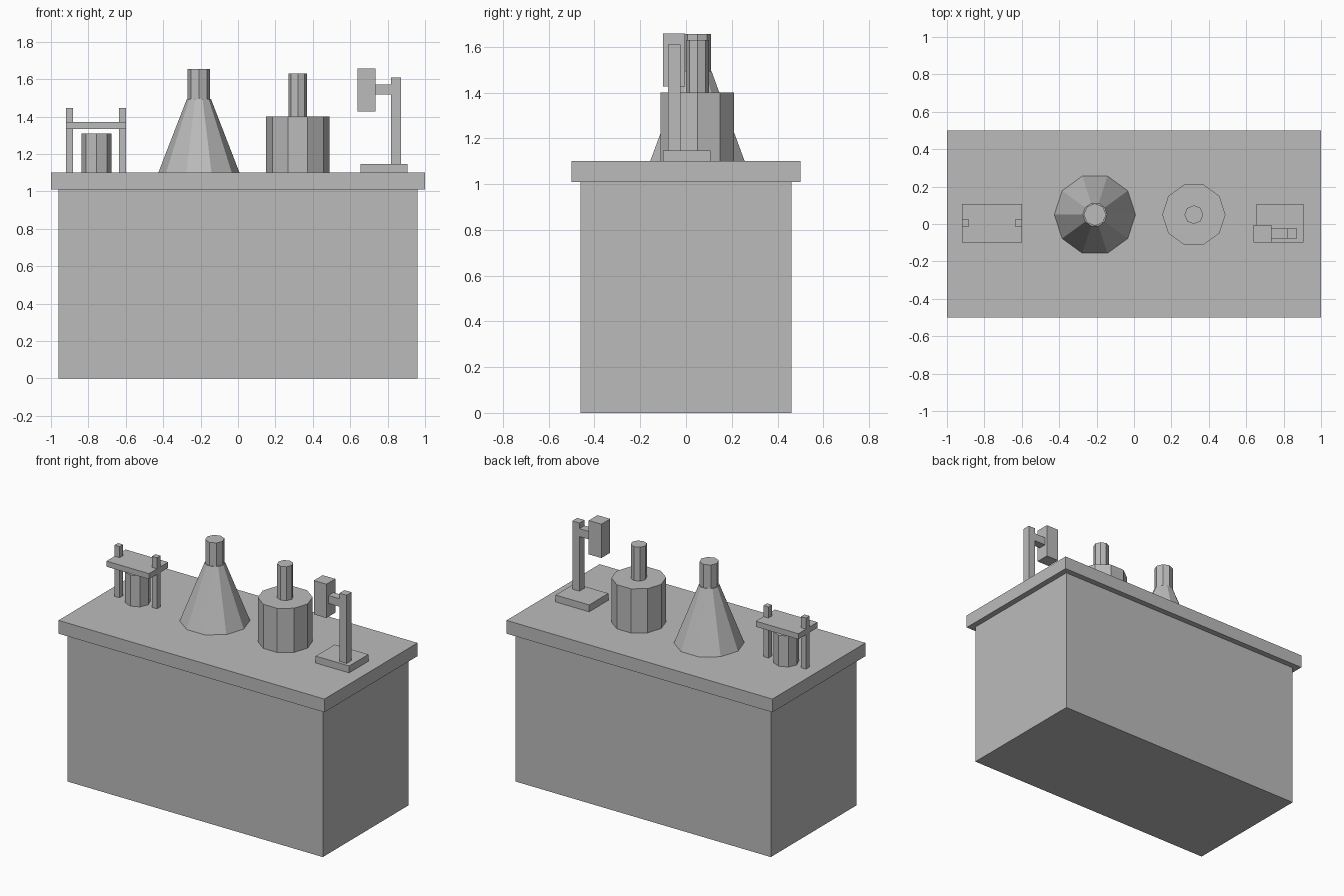
import bpy, bmesh, math
from mathutils import Matrix

if "Cube" in bpy.data.objects:
    bpy.data.objects.remove(bpy.data.objects["Cube"])

# one flat grey for the whole model
grey = bpy.data.materials.new("plain grey")
grey.diffuse_color = (0.5, 0.5, 0.5, 1)
grey.use_nodes = True
grey.node_tree.nodes["Principled BSDF"].inputs["Base Color"].default_value = grey.diffuse_color


def finish(name, bm):
    mesh = bpy.data.meshes.new(name)
    bm.to_mesh(mesh)
    bm.free()
    mesh.materials.append(grey)
    obj = bpy.data.objects.new(name, mesh)
    bpy.context.collection.objects.link(obj)
    return obj


def box(name, x, y, z):
    """Box from (min, max) ranges on each axis."""
    bm = bmesh.new()
    bmesh.ops.create_cube(bm, size=1)
    for v in bm.verts:
        for i, (lo, hi) in enumerate((x, y, z)):
            v.co[i] = hi if v.co[i] > 0 else lo
    return finish(name, bm)


def prism(name, x, y, z, r0, r1, sides):
    """Faceted cylinder or cone frustum, with corners on the x axis."""
    bm = bmesh.new()
    bmesh.ops.create_cone(bm, cap_ends=True, segments=sides, radius1=r0, radius2=r1,
                          depth=z[1] - z[0])
    # put a corner exactly on +x
    v = bm.verts[:][0].co
    turn = Matrix.Rotation(-math.atan2(v.y, v.x), 4, 'Z')
    bm.transform(Matrix.Translation((x, y, (z[0] + z[1]) / 2)) @ turn)
    return finish(name, bm)


# bench
box("cabinet", (-0.96, 0.96), (-0.46, 0.46), (0, 1.01))
box("worktop", (-1, 1), (-0.5, 0.5), (1.01, 1.10))

# rack with a small pot beneath its shelf
for side, x in (("left", -0.90), ("right", -0.618)):
    box(side + "_rack_post", (x - 0.019, x + 0.019), (-0.014, 0.024), (1.10, 1.447))
box("rack_shelf", (-0.919, -0.599), (-0.10, 0.106), (1.334, 1.372))
prism("rack_pot", -0.757, 0.005, (1.10, 1.31), 0.08, 0.08, 8)

# conical flask
prism("flask_body", -0.209, 0.05, (1.10, 1.495), 0.217, 0.064, 10)
prism("flask_neck", -0.209, 0.05, (1.495, 1.655), 0.06, 0.06, 8)

# round bottle
prism("bottle_body", 0.32, 0.05, (1.10, 1.40), 0.169, 0.169, 10)
prism("bottle_neck", 0.32, 0.05, (1.40, 1.63), 0.05, 0.05, 8)

# microscope
box("microscope_base", (0.654, 0.906), (-0.10, 0.106), (1.10, 1.147))
box("microscope_column", (0.818, 0.872), (-0.078, -0.024), (1.147, 1.61))
box("microscope_arm", (0.735, 0.818), (-0.078, -0.024), (1.518, 1.572))
box("microscope_head", (0.64, 0.735), (-0.10, -0.005), (1.427, 1.657))
